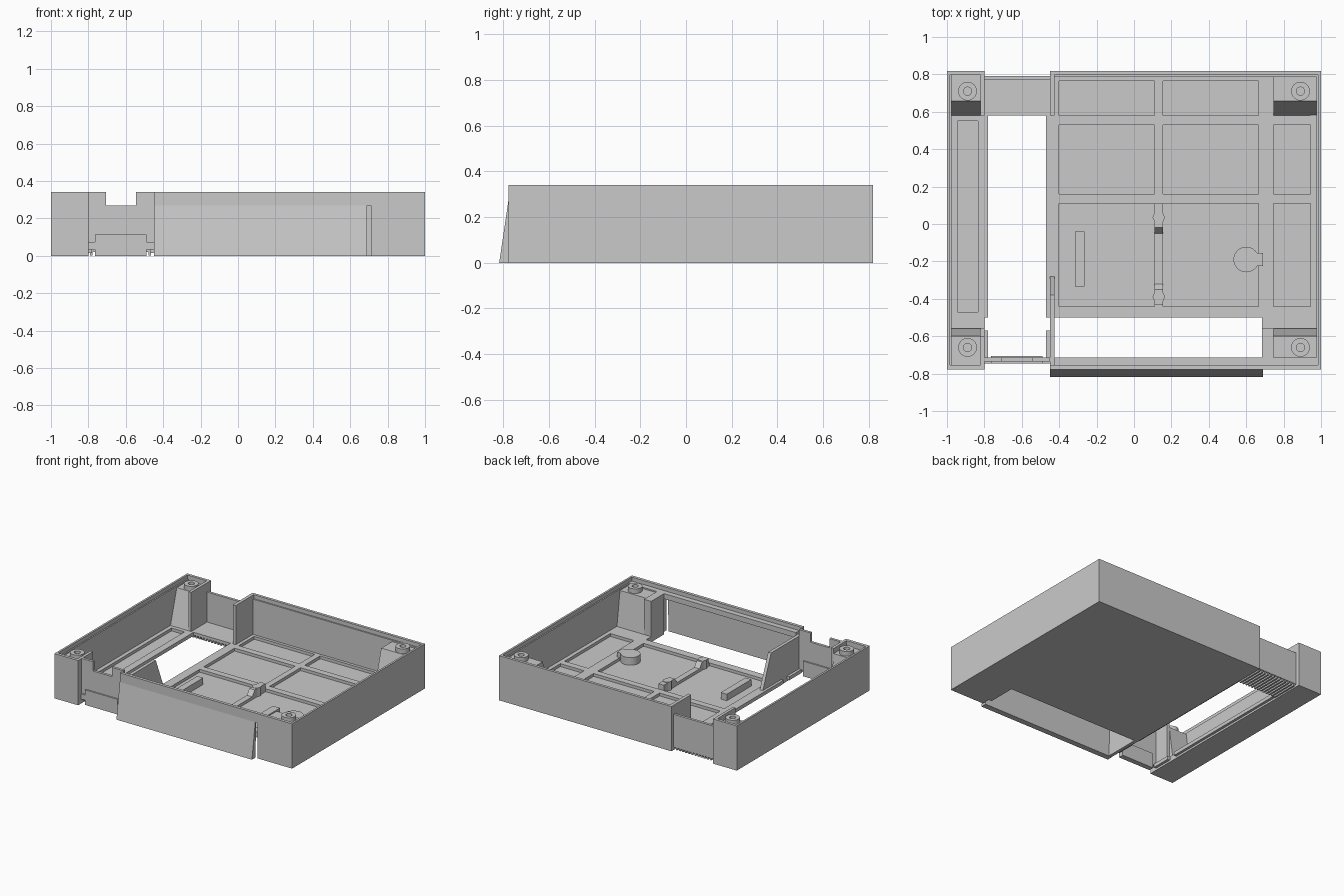
import bpy, bmesh, math

cube = bpy.data.objects.get("Cube")
if cube:
    bpy.data.objects.remove(cube, do_unlink=True)

grey = bpy.data.materials.new("plain grey")
grey.use_nodes = True
grey.diffuse_color = (0.59, 0.59, 0.59, 1)
grey.node_tree.nodes["Principled BSDF"].inputs["Base Color"].default_value = (0.59, 0.59, 0.59, 1)

TOP, LEDGE, RIB, FLOOR = 0.34, 0.31, 0.042, 0.02
FRONT, BACK = -0.778, 0.818


def finish(name, bm, smooth=False):
    bmesh.ops.recalc_face_normals(bm, faces=bm.faces)
    mesh = bpy.data.meshes.new(name)
    bm.to_mesh(mesh)
    bm.free()
    mesh.materials.append(grey)
    ob = bpy.data.objects.new(name, mesh)
    bpy.context.collection.objects.link(ob)
    if smooth:
        bpy.ops.object.select_all(action='DESELECT')
        ob.select_set(True)
        bpy.context.view_layer.objects.active = ob
        bpy.ops.object.shade_smooth_by_angle()


def extrude(bm, points, offset):
    """Close a polygon and sweep it along an offset."""
    face = bm.faces.new([bm.verts.new(p) for p in points])
    out = bmesh.ops.extrude_face_region(bm, geom=[face])
    moved = [v for v in out["geom"] if isinstance(v, bmesh.types.BMVert)]
    bmesh.ops.translate(bm, verts=moved, vec=offset)


def boxes(name, items):
    """Each item is x0, x1, y0, y1, z0, z1."""
    bm = bmesh.new()
    for x0, x1, y0, y1, z0, z1 in items:
        extrude(bm, [(x0, y0, z0), (x1, y0, z0), (x1, y1, z0), (x0, y1, z0)], (0, 0, z1 - z0))
    finish(name, bm)


def side_profile(name, x0, x1, yz):
    bm = bmesh.new()
    extrude(bm, [(x0, y, z) for y, z in yz], (x1 - x0, 0, 0))
    finish(name, bm)


def lathe(name, x, y, profile, steps=32):
    bm = bmesh.new()
    verts = [bm.verts.new((x + r, y, z)) for r, z in profile]
    edges = [bm.edges.new(pair) for pair in zip(verts, verts[1:])]
    bmesh.ops.spin(bm, geom=verts + edges, cent=(x, y, 0), axis=(0, 0, 1),
                   angle=math.tau, steps=steps, use_duplicate=False)
    bmesh.ops.remove_doubles(bm, verts=bm.verts, dist=0.0001)
    finish(name, bm, True)


# Outer walls with a lower inner ledge
for side, sx in (("left", 1), ("right", -1)):
    outer, mid, inner = sx, sx * 0.985, sx * 0.975
    boxes(side + "_wall", [
        (min(outer, mid), max(outer, mid), FRONT, BACK, 0, TOP),
        (min(mid, inner), max(mid, inner), FRONT + 0.02, BACK - 0.02, FLOOR, LEDGE)])
boxes("back_wall", [(-0.45, 0.985, 0.797, BACK, 0, TOP), (-0.425, 0.975, 0.787, 0.797, FLOOR, LEDGE),
                    (-0.985, -0.8, 0.797, BACK, 0, TOP)])
boxes("front_wall", [(0.71, 0.985, FRONT, -0.755, 0, TOP), (0.71, 0.975, -0.755, -0.715, 0, LEDGE),
                     (-0.985, -0.8, FRONT, -0.755, 0, TOP)])
boxes("front_lintel", [(-0.45, 0.71, FRONT, -0.755, 0.27, TOP),
                       (-0.425, 0.71, -0.755, -0.715, 0.27, LEDGE)])

# Wedge-shaped front flap and its side cheeks
side_profile("front_flap", -0.45, 0.69,
             [(-0.818, 0), (FRONT, 0.27), (-0.77, 0.27), (-0.774, 0)])
side_profile("flap_cheek_right", -0.45, -0.425,
             [(FRONT + 0.003, 0.002), (FRONT + 0.003, 0.29), (-0.38, 0.29), (-0.28, RIB), (-0.5, 0.002)])
boxes("flap_cheek_left", [(0.685, 0.745, -0.715, -0.56, 0, LEDGE)])

# Main floor plate
boxes("main_floor", [(-0.45, 0.985, -0.5, 0.797, 0, FLOOR),
                     (0.745, 0.985, -0.715, -0.5, 0, FLOOR),
                     (0.685, 0.745, -0.56, -0.5, 0, FLOOR),
                     (-0.47, -0.45, -0.5, 0.58, 0.015, RIB),
                     (-0.47, -0.45, -0.715, -0.57, 0.015, RIB)])

# Raised ribs around the sunken panels
ribs = [(-0.45, -0.4, -0.5, 0.787), (0.665, 0.745, -0.5, 0.787), (0.945, 0.975, -0.5, 0.787),
        (0.11, 0.155, -0.5, 0.787), (0.685, 0.975, -0.56, -0.5)]
for y0, y1 in ((-0.5, -0.44), (0.11, 0.16), (0.53, 0.58), (0.765, 0.787)):
    ribs += [(-0.4, 0.11, y0, y1), (0.155, 0.665, y0, y1), (0.745, 0.945, y0, y1)]
boxes("floor_ribs", [r + (FLOOR, RIB) for r in ribs])

# Narrow floor strip beside the long opening
boxes("side_floor", [(-0.985, -0.8, -0.755, 0.797, 0, FLOOR),
                     (-0.8, -0.78, -0.5, 0.58, 0.015, RIB),
                     (-0.8, -0.78, -0.715, -0.57, 0.015, RIB)])
boxes("side_floor_ribs", [(-0.975, -0.945, -0.56, 0.58, FLOOR, RIB),
                          (-0.835, -0.8, -0.56, 0.58, FLOOR, RIB),
                          (-0.945, -0.835, -0.56, -0.47, FLOOR, RIB),
                          (-0.945, -0.835, 0.55, 0.58, FLOOR, RIB)])

# Corner blocks with sloped inner faces, each carrying a screw boss
for x0, x1, bx, side in ((0.745, 0.975, 0.89, "left"), (-0.975, -0.822, -0.89, "right")):
    side_profile("back_block_" + side, x0, x1,
                 [(0.797, FLOOR), (0.797, 0.3), (0.657, 0.3), (0.575, FLOOR)])
    side_profile("front_block_" + side, x0, x1,
                 [(-0.755, FLOOR), (-0.755, 0.3), (-0.6, 0.3), (-0.56, FLOOR)])
    for end, by in (("back", 0.71), ("front", -0.66)):
        lathe(end + "_boss_" + side, bx, by,
              [(0.0, 0.305), (0.022, 0.305), (0.022, 0.335), (0.05, 0.335), (0.05, 0.29)])
boxes("bay_walls", [(-0.822, -0.8, 0.58, 0.797, FLOOR, TOP),
                    (-0.822, -0.8, -0.755, -0.6, FLOOR, TOP),
                    (-0.45, -0.425, 0.58, 0.797, FLOOR, TOP)])

# Recessed front panel with a notched top and a lower plate
bm = bmesh.new()
outline = [(-0.8, 0.075), (-0.45, 0.075), (-0.45, TOP), (-0.545, TOP),
           (-0.545, 0.27), (-0.705, 0.27), (-0.705, TOP), (-0.8, TOP)]
extrude(bm, [(x, -0.735, z) for x, z in outline], (0, 0.02, 0))
finish("front_recess_panel", bm)
boxes("front_recess_plate", [(-0.765, -0.49, -0.745, -0.705, 0, 0.115)])
boxes("recess_brackets", [(-0.8, -0.765, -0.745, -0.715, 0.035, 0.075),
                          (-0.49, -0.45, -0.745, -0.715, 0.035, 0.075)])

# Back recess: panel, shelf and grille slats beneath
boxes("back_recess_panel", [(-0.8, -0.45, 0.77, 0.79, FLOOR, 0.27)])
boxes("back_shelf", [(-0.8, -0.45, 0.58, 0.77, FLOOR, RIB)])
boxes("grille_slats", [(-0.79 + i * 0.026, -0.777 + i * 0.026, 0.58, 0.787, 0.002, FLOOR)
                       for i in range(13)])

# Small fittings on the floor
boxes("floor_bar", [(-0.315, -0.265, -0.335, -0.04, FLOOR, 0.07)])
lathe("round_post", 0.6, -0.19, [(0, 0.078), (0.068, 0.078), (0.068, FLOOR)])
boxes("post_link", [(0.6, 0.69, -0.225, -0.155, FLOOR, 0.078)])
side_profile("back_clip", 0.11, 0.155,
             [(-0.05, RIB), (-0.02, 0.082), (0.11, 0.082), (0.11, RIB)])
side_profile("front_clip", 0.11, 0.155,
             [(-0.43, RIB), (-0.43, 0.082), (-0.35, 0.082), (-0.32, RIB)])
for name, y in (("back_clip_knob", 0.035), ("front_clip_knob", -0.39)):
    lathe(name, 0.1325, y, [(0, 0.085), (0.033, 0.085), (0.033, FLOOR)], 8)
